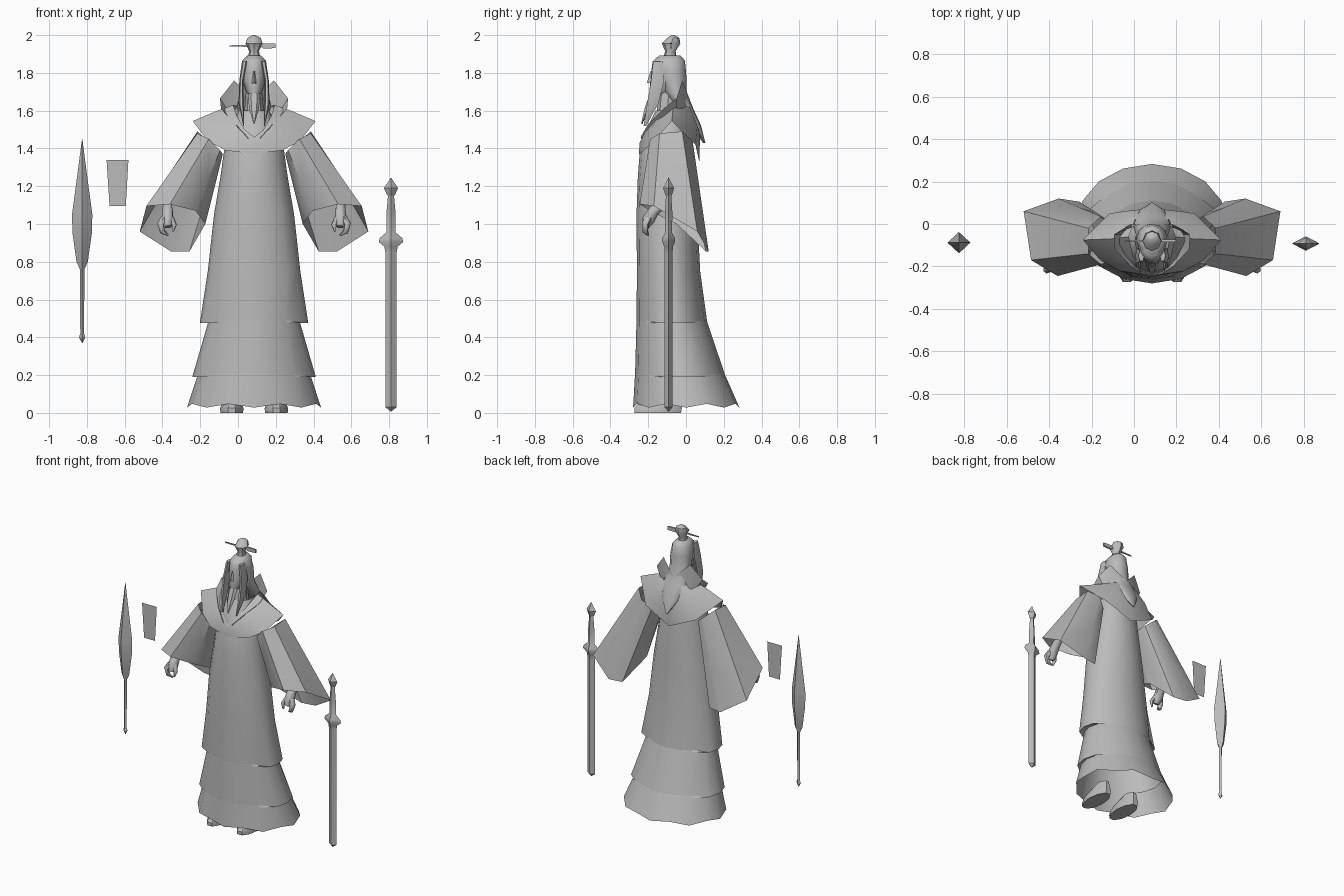
import bpy, bmesh, math
from mathutils import Vector

CX = 0.085  # symmetry line of the figure
cloth = bpy.data.materials.new("plain grey")
cloth.diffuse_color = (0.5, 0.5, 0.5, 1)


def loft(name, rings, closed=True, cap0=False, cap1=False, angle=40, x0=CX):
    """Skin a list of equally long point rings."""
    bm = bmesh.new()
    rows = [[bm.verts.new((p[0] + x0, p[1], p[2])) for p in r] for r in rings]
    n = len(rows[0])
    for a, b in zip(rows, rows[1:]):
        for i in range(n if closed else n - 1):
            j = (i + 1) % n
            bm.faces.new((a[i], a[j], b[j], b[i]))
    if cap0:
        bm.faces.new(rows[0][::-1])
    if cap1:
        bm.faces.new(rows[-1])
    bmesh.ops.remove_doubles(bm, verts=bm.verts, dist=0.0005)
    bmesh.ops.recalc_face_normals(bm, faces=bm.faces)
    me = bpy.data.meshes.new(name)
    bm.to_mesh(me)
    bm.free()
    me.materials.append(cloth)
    ob = bpy.data.objects.new(name, me)
    bpy.context.collection.objects.link(ob)
    bpy.ops.object.select_all(action='DESELECT')
    ob.select_set(True)
    bpy.context.view_layer.objects.active = ob
    bpy.ops.object.shade_smooth_by_angle(angle=math.radians(angle))
    return ob


def oval(z, hw, yf, yb, n=16, x=0.0):
    """Horizontal oval ring from front y to back y."""
    c, r = (yf + yb) / 2, (yb - yf) / 2
    return [(x + hw * math.cos(2 * math.pi * i / n), c + r * math.sin(2 * math.pi * i / n), z)
            for i in range(n)]


def pair(name, rings, **kw):
    """Same loft on both sides of the figure."""
    loft(name + "_left", rings, **kw)
    loft(name + "_right", [[(-p[0], p[1], p[2]) for p in r] for r in rings], **kw)


def mirror_ring(half):
    """Close a half ring that starts and ends on the centre line."""
    return half + [(-x, y, z) for x, y, z in half[-2:0:-1]]


def tube(pts, n=6):
    """Rings around a path of (x, y, z, radius)."""
    P = [Vector(p[:3]) for p in pts]
    out = []
    for i, p in enumerate(P):
        d = (P[min(i + 1, len(P) - 1)] - P[max(i - 1, 0)]).normalized()
        u = d.cross(Vector((0.3, 1, 0.1))).normalized()
        v = d.cross(u)
        out.append([tuple(p + pts[i][3] * (u * math.cos(2 * math.pi * k / n) + v * math.sin(2 * math.pi * k / n)))
                    for k in range(n)])
    return out


# Robe: long flared skirt and torso, with stepped panels on the sides
def robe_ring(z, hw, yf, yb, flare=0.0):
    return [(x + math.copysign(flare, x) if abs(x) > hw * 0.8 else x, y, zz)
            for x, y, zz in oval(z, hw, yf, yb)]


hem = [(x, y, z + (0.02 if i % 2 else 0)) for i, (x, y, z) in enumerate(oval(0.028, 0.355, -0.28, 0.283))]
loft("robe", [
    hem,
    robe_ring(0.205, 0.297, -0.27, 0.205),
    robe_ring(0.19, 0.297, -0.27, 0.21, 0.03),
    robe_ring(0.49, 0.24, -0.262, 0.11),
    robe_ring(0.475, 0.24, -0.262, 0.113, 0.047),
    robe_ring(0.75, 0.245, -0.26, 0.075),
    robe_ring(1.05, 0.212, -0.262, 0.06),
    robe_ring(1.25, 0.178, -0.255, 0.05),
    robe_ring(1.38, 0.16, -0.245, 0.04),
    robe_ring(1.5, 0.13, -0.21, 0.03),
    robe_ring(1.6, 0.08, -0.16, 0.0)], angle=50)

# Wide sleeves, open at a slanted cuff
shoulder = [(.30, -.14, 1.48), (.24, -.19, 1.45), (.18, -.17, 1.39), (.165, -.09, 1.37),
            (.18, 0, 1.39), (.24, .035, 1.44), (.30, -.02, 1.49)]
cuff = [(.57, -.17, 1.095), (.445, -.245, 1.105), (.31, -.19, 1.07), (.258, -.05, 1.0),
        (.342, .105, .855), (.44, .12, .855), (.605, .06, .96)]
mid = [tuple(a * .5 + b * .5 for a, b in zip(p, q)) for p, q in zip(shoulder, cuff)]
pair("sleeve", [shoulder, mid, cuff], angle=50)

# Mantle with pointed shoulders
loft("mantle", [
    mirror_ring([(0, .03, 1.60), (.08, .02, 1.62), (.11, -.06, 1.63), (.09, -.15, 1.57), (.05, -.21, 1.5), (0, -.23, 1.46)]),
    mirror_ring([(0, .075, 1.48), (.13, .06, 1.52), (.195, -.07, 1.60), (.16, -.18, 1.51), (.09, -.23, 1.46), (0, -.245, 1.43)]),
    mirror_ring([(0, .07, 1.33), (.2, .05, 1.42), (.325, -.075, 1.545), (.245, -.17, 1.44), (.15, -.222, 1.39), (0, -.25, 1.37)]),
], angle=55)

# Standing collar
pair("collar", [
    [(0, .02, 1.58), (.1, 0, 1.58), (.12, -.05, 1.57), (.1, -.13, 1.53), (.07, -.2, 1.49), (.03, -.236, 1.45)],
    [(0, .02, 1.66), (.105, -.02, 1.76), (.18, -.05, 1.665), (.175, -.12, 1.61), (.1, -.2, 1.53), (.035, -.24, 1.46)],
], closed=False)

# Neck, head, nose and beard
loft("neck", [oval(1.45, .06, -.17, -.04, 8), oval(1.74, .042, -.14, -.04, 8)])
loft("head", [
    oval(1.68, .025, -.19, -.12, 12), oval(1.70, .042, -.193, -.06, 12), oval(1.76, .06, -.19, -.02, 12),
    oval(1.82, .066, -.182, -.01, 12), oval(1.86, .06, -.177, -.01, 12), oval(1.885, .04, -.15, -.03, 12)],
    cap0=True, cap1=True, angle=60)
loft("nose", [[(-.012, -.188, 1.745), (0, -.207, 1.748), (.012, -.188, 1.745)],
              [(-.005, -.18, 1.81), (0, -.188, 1.81), (.005, -.18, 1.81)]], cap0=True)
loft("beard", [oval(1.69, .033, -.195, -.15, 6), oval(1.61, .026, -.222, -.19, 6), oval(1.53, .002, -.238, -.23, 6)])

# Hair: cap, long back fall and front locks
loft("hair", [
    oval(1.893, .035, -.14, -.03, 12), oval(1.865, .062, -.165, -.006, 12), oval(1.80, .073, -.15, .001, 12),
    oval(1.70, .073, -.12, .004, 12), oval(1.62, .09, -.05, .035, 12), oval(1.52, .065, .03, .08, 12),
    oval(1.43, .006, .09, .102, 12)], cap0=True, cap1=True, angle=60)
pair("front_lock", [oval(1.86, .014, -.178, -.12, 6, .05), oval(1.76, .011, -.19, -.11, 6, .067),
                    oval(1.64, .014, -.21, -.14, 6, .068), oval(1.52, .002, -.225, -.21, 6, .055)],
     cap0=True)

# Topknot crown and hairpin
loft("topknot", [oval(1.885, .032, -.12, -.05, 8), oval(1.915, .026, -.11, -.055, 8),
                 oval(1.955, .045, -.128, -.03, 8), oval(1.985, .035, -.10, -.035, 8), oval(2.0, .008, -.075, -.06, 8)],
     cap0=True, cap1=True)


def pin_end(x, hz, hy, z=1.943):
    return [(x, -.08 - hy, z - hz), (x, -.08 + hy, z - hz), (x, -.08 + hy, z + hz), (x, -.08 - hy, z + hz)]


loft("hairpin", [pin_end(-.13, .003, .003), pin_end(.04, .007, .005), pin_end(.05, .014, .006),
                 pin_end(.113, .012, .006)], cap0=True, cap1=True)

# Hands with curled fingers and thumb
pair("hand", tube([(.46, -.09, 1.14, .022), (.457, -.17, 1.07, .03), (.458, -.2, 1.02, .034), (.455, -.215, .985, .02)]),
     cap0=True, cap1=True, angle=60)
pair("fingers", tube([(.475, -.2, 1.03, .022), (.495, -.215, 1.0, .019), (.485, -.215, .96, .015), (.455, -.2, .94, .005)]),
     cap0=True, cap1=True, angle=60)
pair("thumb", tube([(.44, -.2, 1.03, .018), (.422, -.22, .995, .014), (.43, -.225, .96, .005)]),
     cap0=True, cap1=True, angle=60)

# Shoes
pair("shoe", [oval(0, .06, -.278, -.02, 10, .118), oval(.025, .062, -.28, -.015, 10, .118),
              oval(.055, .05, -.25, -.02, 10, .118), oval(.1, .035, -.14, -.03, 10, .118)], cap0=True, cap1=True)


# Props turned from four-sided profiles of (z, half width, half depth)
def prop(name, x, y, prof):
    loft(name, [oval(z, w, y - d, y + d, 4) for z, w, d in prof], x0=x, angle=30)


prop("sword", .81, -.092, [
    (.008, .002, .002), (.03, .03, .021), (.85, .03, .021), (.88, .035, .023), (.905, .065, .034), (.925, .06, .034),
    (.955, .025, .018), (1.06, .024, .02), (1.15, .016, .014), (1.155, .022, .018), (1.19, .037, .029), (1.245, .001, .001)])
prop("tassel_staff", -.825, -.088, [
    (.37, .001, .001), (.40, .017, .017), (.42, .01, .01), (.76, .012, .012), (.80, .03, .03), (.95, .051, .047),
    (1.05, .054, .05), (1.25, .027, .025), (1.45, .001, .001)])

# Flat paper slip
loft("paper_slip", [[(-.68, -.085, 1.095), (-.594, -.085, 1.095)], [(-.696, -.085, 1.34), (-.58, -.085, 1.34)]],
     closed=False, x0=0)
